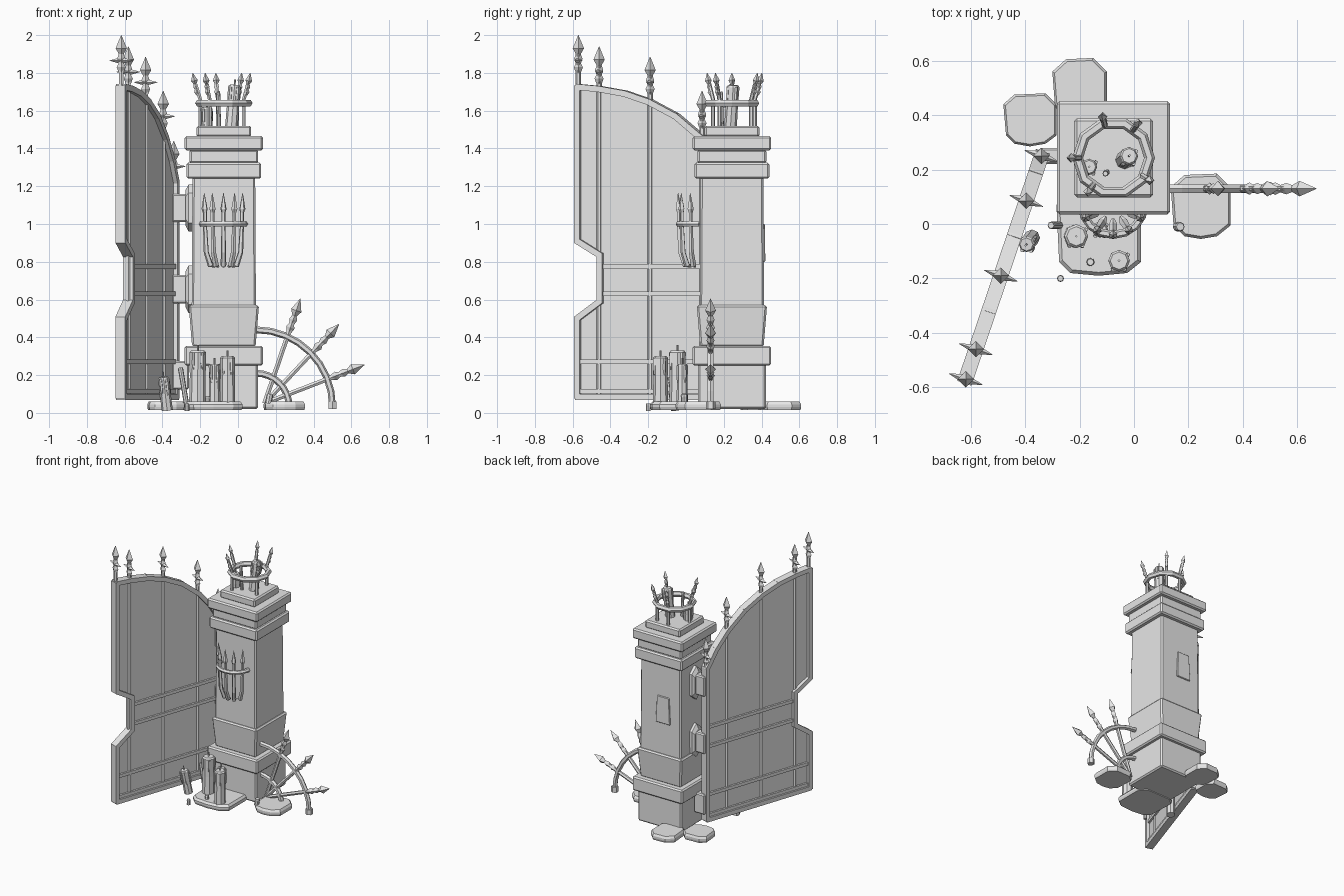
import bpy, bmesh, math
from mathutils import Vector as V

if "Cube" in bpy.data.objects:
    bpy.data.objects.remove(bpy.data.objects["Cube"])

mat = bpy.data.materials.new("plain grey")
mat.diffuse_color = (0.8, 0.8, 0.8, 1)
mat.use_nodes = True
mat.node_tree.nodes["Principled BSDF"].inputs["Base Color"].default_value = mat.diffuse_color
CX, CY = -0.075, 0.243            # pillar centre


def finish(name, bm, bevel=0):
    bmesh.ops.recalc_face_normals(bm, faces=bm.faces)
    me = bpy.data.meshes.new(name)
    bm.to_mesh(me)
    bm.free()
    me.materials.append(mat)
    ob = bpy.data.objects.new(name, me)
    bpy.context.collection.objects.link(ob)
    if bevel:
        m = ob.modifiers.new("bevel", 'BEVEL')
        m.width, m.segments = bevel, 1


def loft(bm, rings, closed=False):
    vs = [[bm.verts.new(p) for p in r] for r in rings]
    n = len(vs[0])
    pairs = list(zip(vs, vs[1:])) + ([(vs[-1], vs[0])] if closed else [])
    for a, b in pairs:
        for i in range(n):
            bm.faces.new((a[i], a[(i + 1) % n], b[(i + 1) % n], b[i]))
    if not closed:
        bm.faces.new(vs[0])
        bm.faces.new(vs[-1])


def tube(bm, pts, radii, sides=6, ref=None, closed=False):
    """Sweep a polygon along points, with one radius or one per point."""
    pts = [V(p) for p in pts]
    n = len(pts)
    if not isinstance(radii, (list, tuple)):
        radii = [radii] * n
    if ref is None:
        d = (pts[-1] - pts[0]).normalized()
        ref = (0, 0, 1) if abs(d.z) < 0.7 else (1, 0, 0)
    rings = []
    for i, p in enumerate(pts):
        if closed:
            t = pts[(i + 1) % n] - pts[i - 1]
        else:
            t = pts[min(i + 1, n - 1)] - pts[max(i - 1, 0)]
        a = t.cross(V(ref)).normalized()
        b = t.cross(a).normalized()
        r = max(radii[i], 0.001)
        rings.append([p + r * (math.cos(k) * a + math.sin(k) * b)
                      for k in (2 * math.pi * j / sides for j in range(sides))])
    loft(bm, rings, closed)


def block(name, hb, ht, z0, z1, bevel=0.01, c=(CX, CY)):
    """Box with separate bottom and top half sizes."""
    bm = bmesh.new()
    loft(bm, [[(c[0] + sx * h[0], c[1] + sy * h[1], z)
               for sx, sy in ((-1, -1), (1, -1), (1, 1), (-1, 1))]
              for h, z in ((hb, z0), (ht, z1))])
    finish(name, bm, bevel)


def spear_head(bm, tip, d, s=1.0):
    """Four-sided point with a collar, ending at tip along d."""
    tip, d = V(tip), V(d).normalized()
    prof = ((.20, .013), (.17, .024), (.15, .014), (.125, .022), (.10, .013), (.07, .03), (0, 0))
    tube(bm, [tip - d * a * s for a, r in prof], [r * s for a, r in prof], 4)


# pillar stages
for name, hb, ht, z0, z1 in (
        ("pillar_foot", .18, .18, .02, .26), ("pillar_plinth", .208, .208, .25, .355),
        ("pillar_flare", .168, .186, .35, .57), ("pillar_shaft", .17, .166, .56, 1.25),
        ("lower_cap", .198, .198, 1.24, 1.325), ("cap_neck", .182, .182, 1.32, 1.395),
        ("upper_cap", .208, .208, 1.39, 1.465), ("cap_block", .145, .145, 1.46, 1.52)):
    block(name, (hb, hb), (ht, ht), z0, z1)
block("raised_stone", (.06, .01), (.05, .008), .80, 1.0, .004, (-.1, .41))

# foot slabs: chamfered outlines, narrowing upward
def slab(name, x0, x1, y0, y1, c):
    pts = [(x0 + c, y0 + .01), ((x0 + x1) / 2, y0), (x1 - c, y0 + .01), (x1, y0 + c), (x1, y1 - c),
           (x1 - c, y1), (x0 + c, y1 - .005), (x0, y1 - c), (x0 + .01, y0 + c)]
    mx, my = (x0 + x1) / 2, (y0 + y1) / 2
    bm = bmesh.new()
    loft(bm, [[(mx + (x - mx) * k, my + (y - my) * k, z) for x, y in pts]
              for k, z in ((.96, .015), (1, .03), (1, .045), (.92, .06))])
    finish(name, bm)


slab("front_slab", -.285, .025, -.19, .12, .05)
slab("right_slab", .135, .355, -.055, .185, .05)
slab("back_slab", -.30, -.10, .38, .61, .05)
slab("left_slab", -.48, -.285, .285, .48, .04)

# candles: base, top, radius
candles = (((-.215, -.045, .05), (-.212, -.045, .33), .044),
           ((-.055, -.135, .05), (-.055, -.135, .30), .04),
           ((-.125, -.02, .05), (-.125, -.02, .26), .03),
           ((-.16, -.14, .05), (-.16, -.14, .09), .015),
           ((-.375, -.05, .015), (-.395, -.075, .19), .03),
           ((-.27, -.2, .01), (-.27, -.2, .05), .013),
           ((-.27, -.005, .03), (-.305, -.005, .24), .014),
           ((.16, -.01, .05), (.17, -.01, .1), .018),
           ((-.035, .235, 1.51), (-.018, .25, 1.735), .034),
           ((-.165, .21, 1.51), (-.165, .21, 1.62), .03),
           ((-.1, .19, 1.51), (-.105, .185, 1.70), .011))
for i, (a, b, r) in enumerate(candles):
    bm = bmesh.new()
    a, b = V(a), V(b)
    d = (b - a).normalized()
    tube(bm, [a, a.lerp(b, .5), b - d * .01, b], [r, r * .95, r, r * .8], 8)
    if r > .025:
        tube(bm, [b, b + d * .03], .005, 4)
        for k in (-2.2, -1.0, .6):     # wax drips
            o = V((math.cos(k), math.sin(k), 0)) * r * .95
            tube(bm, [b + o - d * .1, b + o - d * .07, b + o - d * .01], [.004, .009, .008], 5)
    finish(f"candle_{i + 1}", bm)

# crown ring and its bent spikes
bm = bmesh.new()
tube(bm, [(CX + .132 * math.cos(k * math.pi / 5), CY + .132 * math.sin(k * math.pi / 5), 1.64)
          for k in range(10)], .02, 6, (0, 0, 1), True)
for ang in (55, 105, 180, 233, -32):
    u = V((math.cos(math.radians(ang)), math.sin(math.radians(ang)), 0))
    c = V((CX, CY, 0))
    tip = c + u * .165 + V((0, 0, 1.80))
    tube(bm, [c + u * .125 + V((0, 0, 1.51)), c + u * .125 + V((0, 0, 1.66)),
              c + u * .15 + V((0, 0, 1.74))], .011, 6)
    spear_head(bm, tip, u * .02 + V((0, 0, .09)), .6)
finish("crown", bm)

# half-round basket on the front face
bm = bmesh.new()
C = V((CX - .002, .07, 0))
tube(bm, [C + V((.115 * math.cos(a), -.11 * math.sin(a), 1.0))
          for a in (math.pi * k / 8 for k in range(9))], .015, 6, (0, 0, 1))
for ang in (25, 58, 90, 122, 155):
    u = V((math.cos(math.radians(ang)), -math.sin(math.radians(ang)), 0))
    side = (-u.y, u.x, 0)
    prof = ((.05, .775, .006), (.075, .78, .016), (.10, .85, .014), (.108, 1.0, .011),
            (.108, 1.06, .011), (.11, 1.08, .017), (.112, 1.165, 0))
    tube(bm, [C + u * r + V((0, 0, z)) for r, z, w in prof], [w for r, z, w in prof], 5, side)
finish("wall_basket", bm)

# fan-shaped fence on the right
bm = bmesh.new()
Y = .13
for r in (.405, .175):
    tube(bm, [(.095 + r * math.cos(a), Y, .035 + r * math.sin(a))
              for a in (math.pi / 2 * k / 8 for k in range(9))], .018, 6, (0, 1, 0))
tube(bm, [(.5, Y, .02), (.5, Y, .06)], .025, 6)
for x, z in ((.33, .605), (.535, .47), (.67, .255)):
    o, t = V((.14, Y, .05)), V((x, Y, z))
    d = (t - o).normalized()
    tube(bm, [o, t - d * .12], .014, 6)
    spear_head(bm, t, d, .95)
finish("fan_fence", bm)


# gate leaf: plane through the hinge, described by y and z
def G(y, z):
    return V((-.34 + (y - .25) * .339, y, z))


N = V((.947, -.321, 0))


def bar(bm, p, q, w, d, ext=0):
    p, q = V(p), V(q)
    t = (q - p).normalized()
    p, q = p - t * ext, q + t * ext
    s = t.cross(N).normalized() * w / 2
    n = N * d / 2
    loft(bm, [[e + s + n, e - s + n, e - s - n, e + s - n] for e in (p, q)])


arch = [(-.57, 1.725), (-.46, 1.715), (-.32, 1.69), (-.19, 1.645), (-.05, 1.57),
        (.085, 1.455), (.18, 1.34), (.25, 1.22)]
outline = [(.25, .085), (-.57, .085), (-.57, .50), (-.45, .59), (-.45, .835), (-.57, .91)] + arch
bm = bmesh.new()
loft(bm, [[G(*p) + N * k for p in outline] for k in (-.004, .004)])
finish("gate_panel", bm)

bm = bmesh.new()
for p, q in zip(outline, outline[1:] + outline[:1]):
    bar(bm, G(*p), G(*q), .032, .055, .008)
finish("gate_frame", bm)

bm = bmesh.new()
for z, y0 in ((.775, -.45), (.63, -.45), (.27, -.57), (.115, -.57)):
    bar(bm, G(y0, z), G(.25, z), .024, .036)
finish("gate_rails", bm)

# uprights with spear heads and crosspieces
bm = bmesh.new()
for y, tip in ((-.57, 2.0), (-.46, 1.94), (-.19, 1.885), (.085, 1.705), (.25, 1.44)):
    z0 = 1.70 if y < -.5 else .09
    tube(bm, [G(y, z0), G(y, tip - .1)], .014, 6)
    spear_head(bm, G(y, tip), (0, 0, 1))
    c = G(y, tip - .135)
    tube(bm, [c - N * .065, c, c + N * .065], [0, .018, 0], 4)
finish("gate_spears", bm)

# hinges between pillar and gate
for i, z in enumerate((.20, .655, 1.085)):
    block(f"hinge_strap_{i + 1}", (.045, .03), (.045, .03), z - .075, z + .075, .008, (-.305, .25))
    if i:
        bm = bmesh.new()
        loft(bm, [[(x, .25 + sy * .055 * k, z + sz * h * k) for sy, sz, h in
                   ((-1, -1, .08), (0, -1, .125), (1, -1, .08), (1, 1, .08), (0, 1, .125), (-1, 1, .08))]
                  for x, k in ((-.235, 1), (-.262, 1), (-.278, .75))])
        finish(f"hinge_plate_{i + 1}", bm)
